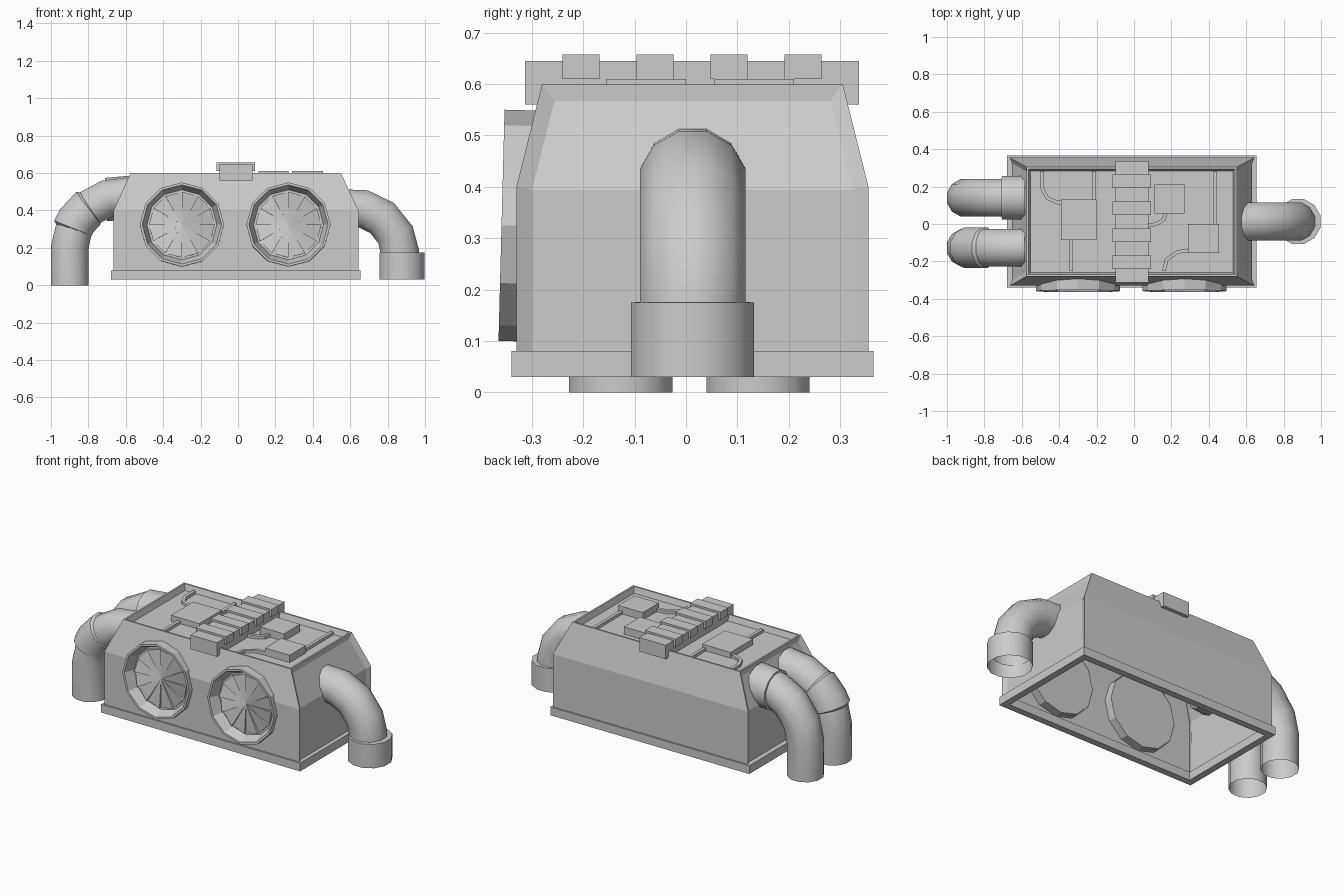
import bpy, bmesh, math
from mathutils import Vector

if "Cube" in bpy.data.objects:
    bpy.data.objects.remove(bpy.data.objects["Cube"])

grey = bpy.data.materials.new("grey_metal")
grey.diffuse_color = (0.6, 0.6, 0.6, 1)
grey.use_nodes = True
grey.node_tree.nodes["Principled BSDF"].inputs["Base Color"].default_value = grey.diffuse_color


def add(name, bm, smooth=None, fix_normals=True):
    if fix_normals:
        bmesh.ops.recalc_face_normals(bm, faces=bm.faces)
    me = bpy.data.meshes.new(name)
    bm.to_mesh(me)
    bm.free()
    me.materials.append(grey)
    ob = bpy.data.objects.new(name, me)
    bpy.context.collection.objects.link(ob)
    if smooth:
        bpy.ops.object.select_all(action='DESELECT')
        ob.select_set(True)
        bpy.context.view_layer.objects.active = ob
        bpy.ops.object.shade_smooth_by_angle(angle=math.radians(smooth))
    return ob


def box(name, x0, x1, y0, y1, z0, z1):
    bm = bmesh.new()
    bmesh.ops.create_cube(bm, size=1)
    for v in bm.verts:
        v.co = ((x0 + x1) / 2 + v.co.x * (x1 - x0), (y0 + y1) / 2 + v.co.y * (y1 - y0),
                (z0 + z1) / 2 + v.co.z * (z1 - z0))
    return add(name, bm)


def loft(bm, rings, closed=False):
    n = len(rings[0])
    pairs = list(zip(rings, rings[1:])) + ([(rings[-1], rings[0])] if closed else [])
    for a, b in pairs:
        for i in range(n):
            bm.faces.new((a[i], a[(i + 1) % n], b[(i + 1) % n], b[i]))


def sweep(name, path, ref, sides=12, smooth=None):
    """Tube along (x, y, z, radius) points."""
    bm = bmesh.new()
    pts = [Vector(p[:3]) for p in path]
    rings = []
    for i, p in enumerate(path):
        a, b = pts[max(i - 1, 0)], pts[min(i + 1, len(pts) - 1)]
        d1 = (pts[i] - a).normalized() if i else Vector()
        d2 = (b - pts[i]).normalized() if i < len(pts) - 1 else Vector()
        t = (d1 + d2).normalized()
        side = t.cross(Vector(ref)).normalized()
        up = side.cross(t)
        ang = [math.tau * (k + 0.5) / sides for k in range(sides)]
        rings.append([bm.verts.new(pts[i] + p[3] * (side * math.cos(w) + up * math.sin(w)))
                      for w in ang])
    loft(bm, rings)
    return add(name, bm, smooth)


def rect(bm, x0, x1, y0, y1, z):
    return [bm.verts.new(c) for c in ((x0, y0, z), (x1, y0, z), (x1, y1, z), (x0, y1, z))]


# Tapered housing with recessed ends and a sunken tray on top
bm = bmesh.new()
rings = [rect(bm, -.665, .645, -.33, .355, .08), rect(bm, -.665, .645, -.33, .355, .4),
         rect(bm, -.575, .55, -.28, .305, .6)]
loft(bm, rings)
top = bm.faces.new(rings[-1])
bmesh.ops.recalc_face_normals(bm, faces=bm.faces)
for s in (-1, 1):
    ends = [f for f in bm.faces if f.normal.x * s > 0.5]
    bmesh.ops.inset_region(bm, faces=ends, thickness=.03, depth=-.015,
                           use_boundary=False, use_even_offset=True)
    bm.normal_update()
bmesh.ops.inset_region(bm, faces=[top], thickness=.015, depth=0)
bmesh.ops.inset_region(bm, faces=[top], thickness=.015, depth=-.035)
bmesh.ops.holes_fill(bm, edges=[e for e in bm.edges if e.is_boundary], sides=0)
housing = add("housing", bm)

# Round fan pockets cut into the front
FAN_X, FAN_Z = (-.3, .27), .325
for x in FAN_X:
    bm = bmesh.new()
    rings = [[bm.verts.new((x + .221 * math.sin(k * math.tau / 12), y,
                            FAN_Z + .221 * math.cos(k * math.tau / 12))) for k in range(12)]
             for y in (-.45, -.285)]
    loft(bm, rings)
    for r in rings:
        bm.faces.new(r)
    cutter = add("fan_cutter", bm)
    mod = housing.modifiers.new("pocket", 'BOOLEAN')
    mod.operation, mod.object, mod.solver = 'DIFFERENCE', cutter, 'EXACT'
    bpy.context.view_layer.objects.active = housing
    bpy.ops.object.modifier_apply(modifier=mod.name)
    bpy.data.objects.remove(cutter)

# Open underside
bm = bmesh.new()
bm.from_mesh(housing.data)
bmesh.ops.delete(bm, geom=[f for f in bm.faces if f.calc_center_median().z < .085],
                 context='FACES_ONLY')
bm.to_mesh(housing.data)
bm.free()

# Base flange, a hollow frame
bm = bmesh.new()
loft(bm, [rect(bm, -.68 + d, .655 - d, -.34 + d, .365 - d, z)
          for d, z in ((0, .03), (0, .08), (.04, .08), (.04, .03))], closed=True)
add("base_flange", bm)

# Fans: bevelled ring with twelve pitched blades
for x in FAN_X:
    bm = bmesh.new()
    rings = [[bm.verts.new((r * math.sin(k * math.tau / 12), d, r * math.cos(k * math.tau / 12)))
              for k in range(12)]
             for r, d in ((.225, .07), (.225, 0), (.212, 0), (.187, .06))]
    loft(bm, rings)
    bm.faces.new(rings[-1])
    bmesh.ops.recalc_face_normals(bm, faces=bm.faces)
    for k in range(12):
        def tip(w, d, r=.176):
            return bm.verts.new((r * math.sin(w), d, r * math.cos(w)))
        a, b = k * math.tau / 12, (k + 1) * math.tau / 12
        hub, high, low, back = tip(a, .05, 0), tip(a, .04), tip(b, .056), tip(a, .06)
        bm.faces.new((hub, high, low))
        bm.faces.new((high, hub, back))
        bm.faces.new((high, back, low))
    fan = add("fan", bm, fix_normals=False)
    fan.location = (x, -.359, FAN_Z)
    fan.rotation_euler.x = math.radians(-1.5)

# Pipes bending down from the ends
Y = (0, 1, 0)


def pipe(name, y, pts):
    sweep(name, [(x, y, z, r) for x, z, r in pts], Y, 12, 40)


for name, y in (("left_pipe_front", -.127), ("left_pipe_back", .14)):
    pipe(name, y, [(-.9, 0, .104), (-.9, .2, .104), (-.875, .31, .104), (-.8, .41, .104),
                   (-.7, .463, .104), (-.575, .477, .104)])
pipe("left_elbow_band", -.127, [(-.886, .295, .09), (-.883, .305, .112), (-.862, .345, .112),
                                (-.80, .412, .112), (-.785, .42, .09)])
pipe("left_pipe_collar", .14, [(-.707, .458, .09), (-.705, .458, .12), (-.575, .47, .12)])
pipe("right_pipe", .013, [(.565, .41, .106), (.67, .408, .106), (.77, .36, .106),
                          (.842, .27, .106), (.865, .18, .106), (.865, .1, .106)])
pipe("right_pipe_collar", .013, [(.877, .176, .09), (.877, .175, .124), (.877, .03, .124)])

# Strap across the top with four raised blocks
box("strap", -.10, .077, -.30, .325, .565, .645)
for y0, y1 in ((-.313, -.275), (.30, .337)):
    box("strap_end", -.10, .077, y0, y1, .56, .645)
for i in range(4):
    y = -.204 + i * .144
    box("strap_block", -.115, .09, y - .036, y + .036, .61, .657)

# Modules in the tray
for x0, x1, y0, y1, z in ((-.39, -.2, -.085, .13, .6), (.11, .27, .055, .21, .61),
                          (.29, .455, -.155, 0, .61)):
    box("module", x0, x1, y0, y1, .56, z)

# Conduits linking the modules
for pts in (((-.49, .28), (-.49, .19), (-.465, .14), (-.41, .115), (-.38, .115)),
            ((-.215, .28), (-.215, .12)), ((-.335, -.08), (-.335, -.25)),
            ((.435, .28), (.435, -.01)),
            ((.3, -.14), (.23, -.15), (.175, -.19), (.16, -.25)),
            ((.17, .06), (.16, .025), (.12, 0), (.07, -.01))):
    sweep("conduit", [(x, y, .573, .014) for x, y in pts], (0, 0, 1), 4)
